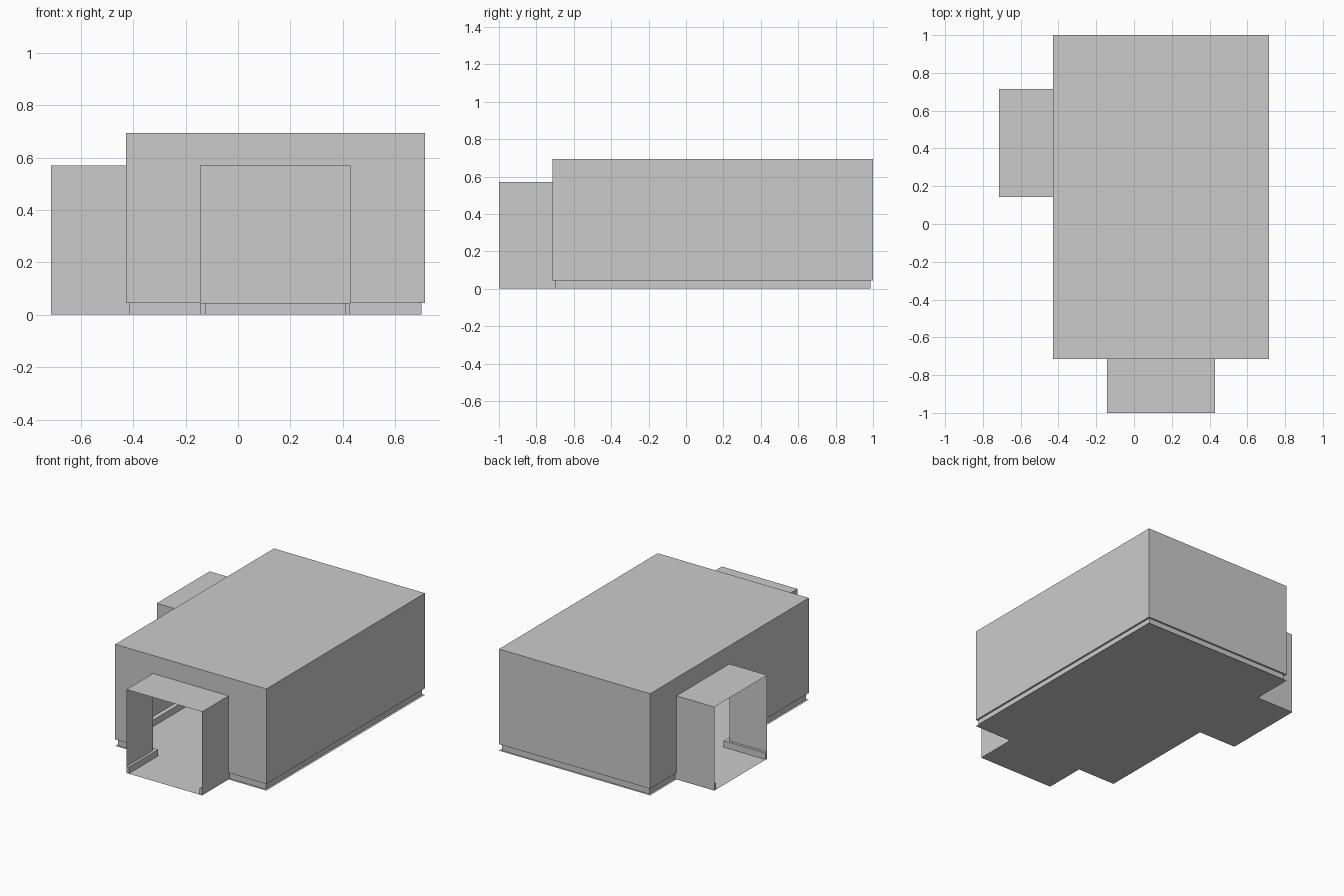
import bpy
import bmesh

cube = bpy.data.objects.get("Cube")
if cube:
    bpy.data.objects.remove(cube, do_unlink=True)

grey = bpy.data.materials.new("plain grey")
grey.use_nodes = True
colour = (0.6, 0.6, 0.6, 1)
grey.diffuse_color = colour
grey.node_tree.nodes["Principled BSDF"].inputs["Base Color"].default_value = colour

# Room plan: a main hall with one passage at the front and one on the right
U = 1 / 7
X0, X1, Y0, Y1 = -3 * U, 5 * U, -5 * U, 1.0
FRONT_A, FRONT_B = -U, 3 * U      # front passage in x
SIDE_A, SIDE_B = U, 5 * U         # side passage in y
FRONT_END, SIDE_END = -1.0, -5 * U
TOP, DOOR, BASE = 0.695, 4 * U, 0.045
GAP, THICK = 0.013, 0.018         # skirting setback and thickness


def sheets(name, polygons):
    """One object made of flat polygons."""
    bm = bmesh.new()
    for points in polygons:
        bm.faces.new([bm.verts.new(p) for p in points])
    bmesh.ops.remove_doubles(bm, verts=bm.verts, dist=0.0001)
    bmesh.ops.recalc_face_normals(bm, faces=bm.faces)
    return finish(name, bm)


def finish(name, bm):
    mesh = bpy.data.meshes.new(name)
    bm.to_mesh(mesh)
    bm.free()
    mesh.materials.append(grey)
    obj = bpy.data.objects.new(name, mesh)
    bpy.context.collection.objects.link(obj)
    return obj


def flat(x0, x1, y0, y1, z):
    return [(x0, y0, z), (x1, y0, z), (x1, y1, z), (x0, y1, z)]


def wall(ax, ay, bx, by, z1):
    return [(ax, ay, BASE), (bx, by, BASE), (bx, by, z1), (ax, ay, z1)]


def outline(a, b, c, d):
    """Wall outline from a to d with a doorway between b and c."""
    return [(a, BASE), (b, BASE), (b, DOOR), (c, DOOR),
            (c, BASE), (d, BASE), (d, TOP), (a, TOP)]


def boxes(name, spans):
    bm = bmesh.new()
    for x0, x1, y0, y1 in spans:
        made = bmesh.ops.create_cube(bm, size=1)["verts"]
        for v in made:
            v.co = (x1 if v.co.x > 0 else x0, y1 if v.co.y > 0 else y0,
                    BASE if v.co.z > 0 else 0.001)
    return finish(name, bm)


# Main hall shell
sheets("hall_walls", [
    wall(X1, Y0, X1, Y1, TOP),
    wall(X1, Y1, X0, Y1, TOP),
    [(x, Y0, z) for x, z in outline(X0, FRONT_A, FRONT_B, X1)],
    [(X0, y, z) for y, z in outline(Y0, SIDE_A, SIDE_B, Y1)],
    flat(X0, X1, Y0, Y1, TOP),
])

# Open-ended passages
sheets("front_passage", [
    wall(FRONT_A, FRONT_END, FRONT_A, Y0, DOOR),
    wall(FRONT_B, FRONT_END, FRONT_B, Y0, DOOR),
    flat(FRONT_A, FRONT_B, FRONT_END, Y0, DOOR),
])
sheets("side_passage", [
    wall(SIDE_END, SIDE_A, X0, SIDE_A, DOOR),
    wall(SIDE_END, SIDE_B, X0, SIDE_B, DOOR),
    flat(SIDE_END, X0, SIDE_A, SIDE_B, DOOR),
])

# Floor
sheets("floor", [
    flat(X0, X1, Y0, Y1, 0),
    flat(FRONT_A, FRONT_B, FRONT_END, Y0, 0),
    flat(SIDE_END, X0, SIDE_A, SIDE_B, 0),
])

# Ledge joining the walls to the set-back skirting
sheets("wall_ledge", [
    flat(X1 - GAP, X1, Y0, Y1, BASE),
    flat(X0, X1 - GAP, Y1 - GAP, Y1, BASE),
    flat(X0, FRONT_A, Y0, Y0 + GAP, BASE),
    flat(FRONT_B, X1 - GAP, Y0, Y0 + GAP, BASE),
    flat(X0, X0 + GAP, Y0 + GAP, SIDE_A, BASE),
    flat(X0, X0 + GAP, SIDE_B, Y1 - GAP, BASE),
])

# Skirting round the hall
hx0, hx1, hy0, hy1 = X0 + GAP, X1 - GAP, Y0 + GAP, Y1 - GAP
boxes("hall_skirting", [
    (hx1 - THICK, hx1, hy0, hy1),
    (hx0, hx1 - THICK, hy1 - THICK, hy1),
    (hx0, FRONT_A + THICK, hy0, hy0 + THICK),
    (FRONT_B - THICK, hx1 - THICK, hy0, hy0 + THICK),
    (hx0, hx0 + THICK, hy0 + THICK, SIDE_A + THICK),
    (hx0, hx0 + THICK, SIDE_B - THICK, hy1 - THICK),
])

# Skirting along the passages
boxes("front_passage_skirting", [
    (FRONT_A, FRONT_A + THICK, FRONT_END, hy0),
    (FRONT_B - THICK, FRONT_B, FRONT_END, hy0),
])
boxes("side_passage_skirting", [
    (SIDE_END, hx0, SIDE_A, SIDE_A + THICK),
    (SIDE_END, hx0, SIDE_B - THICK, SIDE_B),
])
